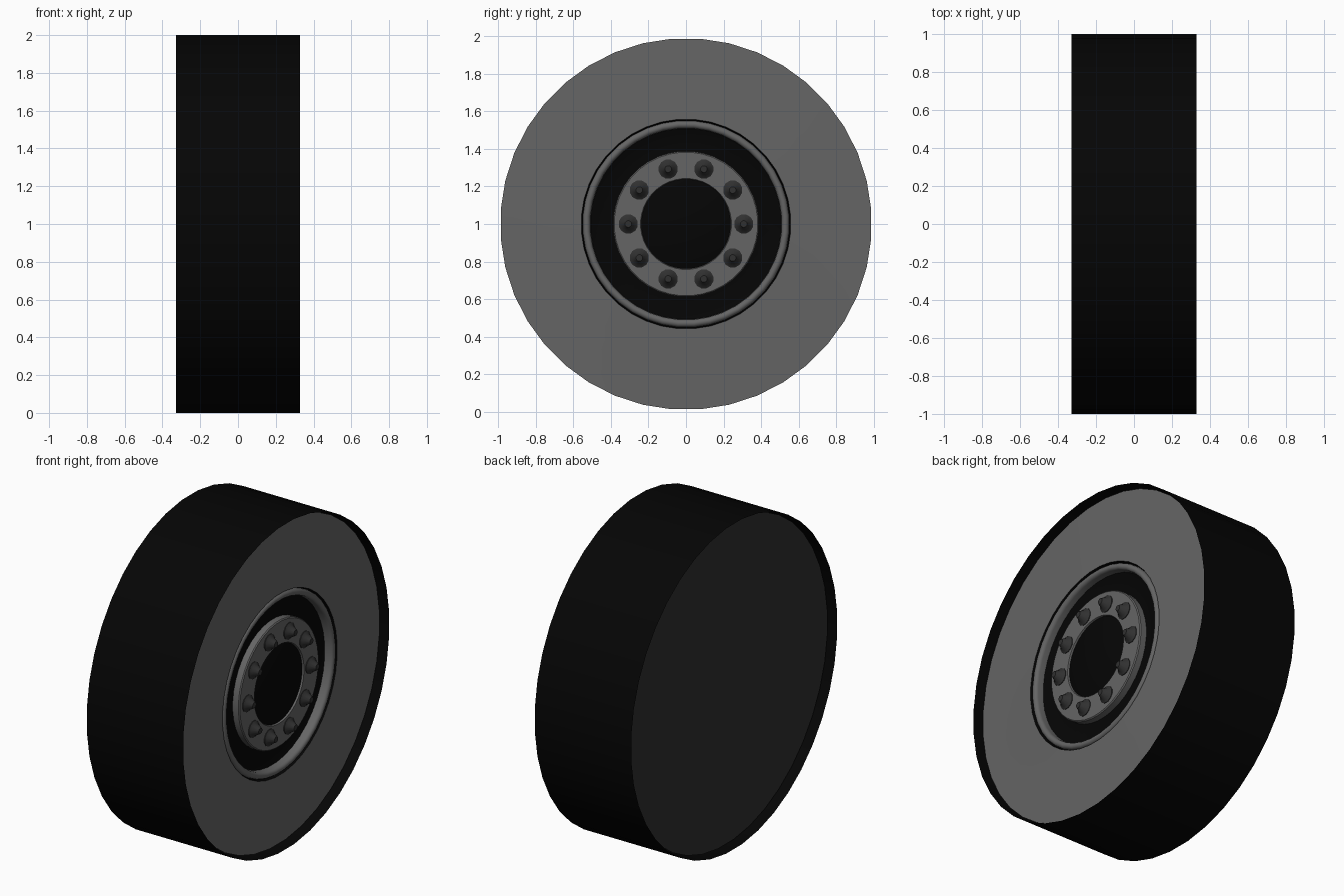
import bpy, bmesh, math

if "Cube" in bpy.data.objects:
    bpy.data.objects.remove(bpy.data.objects["Cube"])

SIDES = 40
W = 0.328                       # half width
R = 1 / math.cos(math.pi / SIDES)   # flats touch the unit circle
AXLE = (0, 0, 1)


def material(name, v):
    m = bpy.data.materials.new(name)
    m.diffuse_color = (v, v, v, 1)
    m.use_nodes = True
    m.node_tree.nodes["Principled BSDF"].inputs["Base Color"].default_value = m.diffuse_color
    return m


BLACK = material("black_rubber", 0.0015)
GREY = material("dark_grey", 0.13)
DARK = material("inner_side", 0.03)
STEEL = material("nut_steel", 0.03)


def lathe(name, profile, mat, sides=SIDES, loc=AXLE, closed=False, angle=35):
    """Spin (x, radius) points round the x axis; radius 0 makes a pole."""
    bm = bmesh.new()
    rings = []
    for x, r in profile:
        if r == 0:
            rings.append([bm.verts.new((x, 0, 0))] * sides)
        else:
            rings.append([bm.verts.new((x, r * math.cos(a), r * math.sin(a)))
                          for a in (2 * math.pi * (i + 0.5) / sides for i in range(sides))])
    pairs = list(zip(rings, rings[1:])) + ([(rings[-1], rings[0])] if closed else [])
    for p, q in pairs:
        for i in range(sides):
            j = (i + 1) % sides
            bm.faces.new(dict.fromkeys((p[i], p[j], q[j], q[i])))
    bmesh.ops.recalc_face_normals(bm, faces=bm.faces)
    me = bpy.data.meshes.new(name)
    bm.to_mesh(me)
    bm.free()
    ob = bpy.data.objects.new(name, me)
    ob.location = loc
    bpy.context.collection.objects.link(ob)
    me.materials.append(mat)
    bpy.ops.object.select_all(action='DESELECT')
    ob.select_set(True)
    bpy.context.view_layer.objects.active = ob
    bpy.ops.object.shade_smooth_by_angle(angle=math.radians(angle))
    return ob


# Tread: thin open band standing proud of both side walls
lathe("tread", [(-W, R), (W, R)], BLACK)

# Side walls, recessed inside the tread
lathe("outer_sidewall", [(0.272, 0.988), (0.278, 0.75), (0.285, 0.558)], GREY)
lathe("inner_sidewall", [(-0.272, 0.988), (-0.272, 0)], DARK)

# Black wheel disc: groove, shallow recess and a raised centre
lathe("wheel_disc", [(0.285, 0.558), (0.265, 0.553), (0.235, 0.51), (0.235, 0.30),
                     (0.27, 0.24), (0.27, 0)], BLACK)

# Rounded rim lip
lip = [(0.268 + 0.02 * math.sin(t), 0.53 + 0.02 * math.cos(t))
       for t in (math.pi * k / 6 for k in range(7))]
lathe("rim_lip", [(0.235, 0.55)] + lip + [(0.235, 0.508)], GREY, closed=True, angle=50)

# Hub flange ring
lathe("hub_flange", [(0.235, 0.388), (0.274, 0.388), (0.28, 0.382),
                     (0.28, 0.242), (0.27, 0.238), (0.235, 0.238)], GREY, closed=True, angle=30)

# Ten conical wheel nuts
for i in range(10):
    a = 2 * math.pi * i / 10
    loc = (0.28, 0.307 * math.cos(a), 1 + 0.307 * math.sin(a))
    lathe("wheel_nut", [(-0.01, 0.052), (0.004, 0.052), (0.012, 0.038),
                        (0.047, 0.018), (0.047, 0)], STEEL, sides=12, loc=loc)
